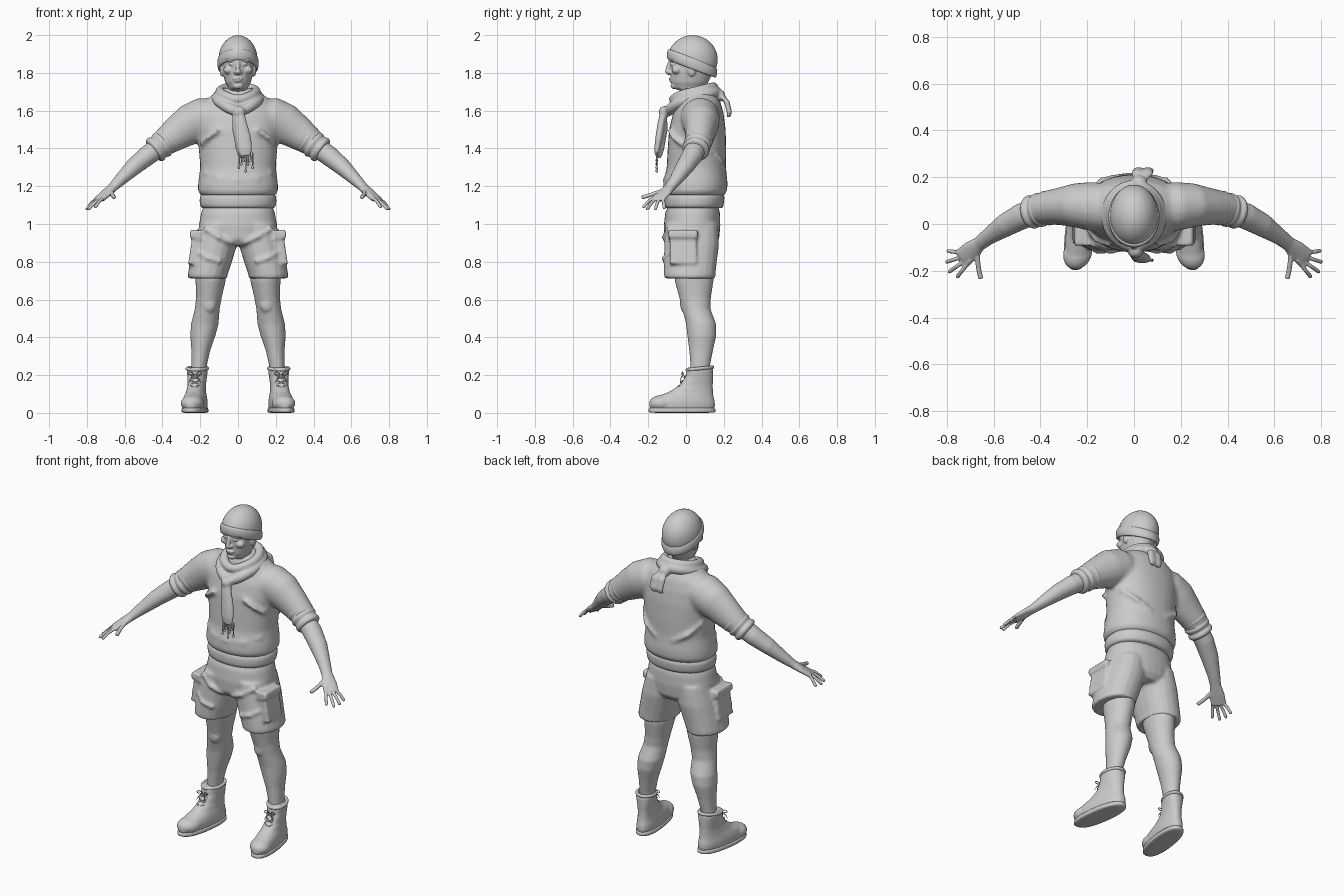
import bpy, bmesh, math
from mathutils import Matrix, Vector

if "Cube" in bpy.data.objects:
    bpy.data.objects.remove(bpy.data.objects["Cube"], do_unlink=True)

clay = bpy.data.materials.new("plain grey")
clay.use_nodes = True
clay.diffuse_color = (0.6, 0.6, 0.6, 1)
clay.node_tree.nodes["Principled BSDF"].inputs["Base Color"].default_value = clay.diffuse_color


def loft(bm, rows, sides=20, flat=False, closed=False, power=1.0):
    """Skin rings given as (x, y, z, radius across, radius up) along a path."""
    rings, count = [], len(rows)
    centres = [Vector(r[:3]) for r in rows]
    for i, row in enumerate(rows):
        if flat:
            across, up = Vector((1, 0, 0)), Vector((0, 1, 0))
        else:
            after = centres[(i + 1) % count if closed else min(i + 1, count - 1)]
            before = centres[i - 1 if closed else max(i - 1, 0)]
            along = (after - before).normalized()
            helper = Vector((0, 0, 1)) if abs(along.z) < 0.9 else Vector((0, 1, 0))
            across = helper.cross(along).normalized()
            up = along.cross(across)
        ring = []
        for k in range(sides):
            angle = math.tau * k / sides
            c, s = math.cos(angle), math.sin(angle)
            c = math.copysign(abs(c) ** power, c)
            s = math.copysign(abs(s) ** power, s)
            ring.append(bm.verts.new(centres[i] + across * c * row[3] + up * s * row[4]))
        rings.append(ring)
    pairs = list(zip(rings, rings[1:]))
    if closed:
        pairs.append((rings[-1], rings[0]))
    else:
        bm.faces.new(rings[0])
        bm.faces.new(rings[-1])
    for low, high in pairs:
        for k in range(sides):
            m = (k + 1) % sides
            bm.faces.new((low[k], low[m], high[m], high[k]))


def tube(bm, points, radius, closed=False, sides=10):
    loft(bm, [(*p, radius, radius) for p in points], sides, closed=closed)


def ball(bm, centre, radii):
    bmesh.ops.create_uvsphere(bm, u_segments=24, v_segments=16, radius=1,
                              matrix=Matrix.Translation(centre) @ Matrix.Diagonal((*radii, 1)))


def block(bm, centre, size, tilt):
    bmesh.ops.create_cube(bm, size=1, matrix=Matrix.Translation(centre)
                          @ Matrix.Rotation(tilt, 4, "Y") @ Matrix.Diagonal((*size, 1)))


def loop(cy, z, rx, ry, slope, steps=32, dip=0.0):
    """Closed oval path tilted front to back, with an optional dip at the front."""
    path = []
    for k in range(steps):
        angle = math.tau * k / steps
        y = ry * math.sin(angle)
        path.append((rx * math.cos(angle), cy + y, z + slope * y - dip * max(0, -math.sin(angle)) ** 4))
    return path


def finish(name, bm, mirror=False, voxel=0.0, soften=3):
    bmesh.ops.recalc_face_normals(bm, faces=bm.faces)
    mesh = bpy.data.meshes.new(name)
    bm.to_mesh(mesh)
    bm.free()
    mesh.materials.append(clay)
    mesh.shade_smooth()
    obj = bpy.data.objects.new(name, mesh)
    bpy.context.collection.objects.link(obj)
    if mirror:
        obj.modifiers.new("mirror", "MIRROR").use_mirror_merge = False
    if voxel:
        remesh = obj.modifiers.new("blend", "REMESH")
        remesh.mode, remesh.voxel_size, remesh.use_smooth_shade = "VOXEL", voxel, True
        smooth = obj.modifiers.new("soften", "SMOOTH")
        smooth.iterations = soften
    else:
        obj.modifiers.new("round", "SUBSURF").levels = 1
    return obj


def both(bm, centre, radii):
    for side in (-1, 1):
        ball(bm, (side * centre[0], *centre[1:]), radii)


# Head with neck, brow, nose, lips, chin, cheeks and ears
bm = bmesh.new()
loft(bm, [(0, .06, 1.6, .06, .065), (0, .05, 1.7, .06, .07), (0, .015, 1.72, .052, .08),
          (0, .02, 1.75, .068, .098), (0, .03, 1.8, .08, .112), (0, .03, 1.86, .085, .117),
          (0, .03, 1.92, .08, .11), (0, .03, 1.96, .05, .07)], 24, flat=True)
loft(bm, [(0, -.08, 1.868, .01, .01), (0, -.094, 1.83, .011, .012), (0, -.1, 1.805, .015, .012),
          (0, -.085, 1.793, .014, .01)], 12)
both(bm, (.014, -.086, 1.803), (.01, .012, .009))
both(bm, (.036, -.071, 1.869), (.034, .018, .01))
both(bm, (.034, -.074, 1.846), (.015, .011, .008))
both(bm, (.05, -.05, 1.815), (.027, .026, .022))
both(bm, (.085, .03, 1.815), (.012, .022, .035))
ball(bm, (0, -.077, 1.769), (.027, .015, .006))
ball(bm, (0, -.074, 1.757), (.023, .015, .007))
ball(bm, (0, -.058, 1.731), (.028, .024, .018))
finish("head", bm, voxel=.005, soften=2)

# Knitted cap with folded band
bm = bmesh.new()
ball(bm, (0, .035, 1.87), (.105, .135, .13))
bmesh.ops.bisect_plane(bm, geom=bm.verts[:] + bm.edges[:] + bm.faces[:], plane_co=(0, .035, 1.83),
                       plane_no=(0, .4, 1), clear_inner=True)
bmesh.ops.holes_fill(bm, edges=bm.edges)
finish("cap", bm)
bm = bmesh.new()
loft(bm, [(*p, .011, .03) for p in loop(.032, 1.85, .1, .123, -.38)], 12, closed=True)
finish("cap_band", bm)

# Sweater: body and sleeves blended into one skin
bm = bmesh.new()
loft(bm, [(0, .045, 1.15, .195, .155), (0, .048, 1.175, .213, .17), (0, .05, 1.22, .211, .17),
          (0, .055, 1.3, .2, .157), (0, .058, 1.4, .208, .155), (0, .06, 1.5, .22, .15),
          (0, .065, 1.58, .22, .135), (0, .07, 1.64, .19, .115), (0, .065, 1.68, .14, .1),
          (0, .06, 1.72, .085, .08)], 32, flat=True, power=.92)
for side in (-1, 1):
    loft(bm, [(side * x, y, z, a, b) for x, y, z, a, b in (
        (.1, .07, 1.575, .1, .09), (.18, .075, 1.56, .105, .112), (.25, .08, 1.53, .095, .108),
        (.32, .075, 1.482, .08, .092), (.38, .068, 1.44, .072, .076), (.42, .06, 1.41, .066, .066))])
# Draped folds at the underarms and waist
for side in (-1, 1):
    tube(bm, [(side * .2, -.02, 1.42), (side * .16, -.072, 1.46), (side * .1, -.09, 1.5)], .012)
    tube(bm, [(side * .2, .12, 1.4), (side * .14, .192, 1.33), (side * .05, .207, 1.28)], .012)
    tube(bm, [(side * .18, -.03, 1.27), (side * .1, -.096, 1.24), (0, -.112, 1.235)], .012)
finish("sweater", bm, voxel=.011, soften=6)
bm = bmesh.new()
loft(bm, [(0, .042, 1.08, .19, .148), (0, .042, 1.09, .2, .156), (0, .043, 1.12, .205, .16),
          (0, .045, 1.15, .203, .16), (0, .045, 1.17, .19, .15)], 32, flat=True, power=.92)
finish("sweater_waistband", bm)

# Rolled sleeve cuffs
bm = bmesh.new()
start, end = Vector((.355, .072, 1.455)), Vector((.452, .048, 1.383))
rows = []
for k in range(13):
    t = k / 12
    roll = .066 + .012 * abs(math.sin(t * math.pi * 3)) - .004 * t
    rows.append((*start.lerp(end, t), roll, roll))
loft(bm, rows)
finish("rolled_cuffs", bm, mirror=True)

# Forearms and hands
bm = bmesh.new()
loft(bm, [(.4, .06, 1.42, .055, .055), (.48, .033, 1.362, .056, .053), (.55, -.005, 1.305, .05, .046),
          (.62, -.052, 1.237, .036, .033), (.662, -.085, 1.195, .031, .024),
          (.695, -.113, 1.165, .042, .02), (.735, -.147, 1.13, .044, .015)])
fingers = (((.714, -.173, 1.138), (.755, -.225, 1.09)), ((.728, -.16, 1.133), (.79, -.204, 1.08)),
           ((.742, -.143, 1.13), (.8, -.162, 1.08)), ((.753, -.122, 1.13), (.795, -.115, 1.085)))
for knuckle, tip in fingers:
    root, tip = Vector(knuckle), Vector(tip)
    bend = root.lerp(tip, .5) + Vector((0, 0, .006))
    tube(bm, [root.lerp(tip, -.4), root, bend, tip], .0095)
    ball(bm, tip, (.009, .009, .008))
tube(bm, [(.668, -.105, 1.182), (.668, -.165, 1.162), (.663, -.2, 1.15), (.655, -.235, 1.14)], .0115)
finish("forearms_and_hands", bm, mirror=True, voxel=.005, soften=4)

# Scarf wound around the neck, with knots and hanging tails
bm = bmesh.new()
tube(bm, loop(.035, 1.665, .112, .125, .28, dip=.03), .029, closed=True)
tube(bm, loop(.04, 1.7, .095, .105, .24, dip=.015), .026, closed=True)
ball(bm, (.005, -.115, 1.592), (.034, .03, .032))
loft(bm, [(.01, -.115, 1.6, .022, .02), (.015, -.13, 1.54, .032, .02), (.028, -.142, 1.46, .042, .02),
          (.035, -.152, 1.4, .04, .016), (.04, -.155, 1.36, .028, .01)], 14, flat=True)
loft(bm, [(-.01, -.115, 1.59, .02, .015), (-.005, -.115, 1.5, .025, .018),
          (.012, -.13, 1.4, .026, .015), (.02, -.14, 1.35, .018, .01)], 14, flat=True)
ball(bm, (.02, .178, 1.68), (.036, .03, .032))
for x in (.015, .055):
    loft(bm, [(.02, .18, 1.69, .02, .015), (x, .215, 1.65, .026, .016), (x + .005, .23, 1.59, .026, .014),
              (x, .225, 1.565, .018, .01)], 14, flat=True)
finish("scarf", bm, voxel=.007, soften=3)
bm = bmesh.new()
for k in range(7):
    x = .005 + .012 * k
    drop = 1.3 + .018 * (k % 3) if k != 3 else 1.282
    tube(bm, [(x, -.15, 1.385), (x + .003, -.157, 1.35), (x, -.155, drop)], .0045, sides=6)
    ball(bm, (x, -.155, drop), (.007, .007, .009))
finish("scarf_fringe", bm)

# Cargo shorts
bm = bmesh.new()
loft(bm, [(0, .04, 1.13, .17, .12), (0, .035, 1.06, .195, .145), (0, .032, .99, .208, .15),
          (0, .03, .92, .19, .145), (0, .03, .885, .1, .12)], 32, flat=True, power=.9)
for side in (-1, 1):
    loft(bm, [(side * x, y, z, a, b) for x, y, z, a, b in (
        (.1, .03, 1.0, .1, .14), (.118, .03, .89, .113, .145), (.145, .022, .79, .11, .14),
        (.16, .02, .735, .106, .137), (.162, .02, .712, .104, .135))], flat=True, power=.9)
    # Side pockets with flaps
    block(bm, (side * .226, -.015, .87), (.05, .14, .17), -side * .15)
    block(bm, (side * .221, -.015, .945), (.066, .155, .045), -side * .15)
    # Creases on the front of each leg
    tube(bm, [(side * .03, -.1, .9), (side * .1, -.118, .93), (side * .18, -.085, .98)], .013)
    tube(bm, [(side * .09, -.112, .8), (side * .16, -.117, .82), (side * .21, -.08, .85)], .012)
finish("cargo_shorts", bm, voxel=.009, soften=4)
bm = bmesh.new()
loft(bm, [(*p, .008, .016) for p in loop(.02, .729, .098, .128, 0)], 10, closed=True)
bmesh.ops.translate(bm, verts=bm.verts, vec=(.161, 0, 0))
finish("shorts_hems", bm, mirror=True)

# Bare legs
bm = bmesh.new()
loft(bm, [(.14, .04, .8, .082, .105), (.145, .043, .7, .08, .103), (.154, .048, .61, .068, .084),
          (.163, .055, .55, .066, .075), (.176, .08, .47, .073, .08), (.186, .084, .41, .067, .077),
          (.197, .08, .33, .05, .063), (.206, .075, .25, .041, .052), (.21, .075, .18, .041, .05)],
     24, flat=True)
ball(bm, (.152, -.008, .575), (.036, .024, .045))
finish("legs", bm, mirror=True, voxel=.008, soften=5)


def splay(bm):
    for v in bm.verts:
        v.co.x += .225 - .13 * v.co.y


# Boots
bm = bmesh.new()
loft(bm, [(0, -.02, .015, .056, .168), (0, -.021, .035, .062, .175), (0, -.02, .06, .062, .173),
          (0, -.008, .085, .057, .154), (0, .025, .11, .05, .118), (0, .053, .145, .046, .089),
          (0, .07, .19, .05, .074), (0, .073, .225, .055, .071), (0, .073, .24, .05, .066)],
     28, flat=True, power=.88)
ball(bm, (0, -.125, .05), (.062, .07, .045))
splay(bm)
finish("boots", bm, mirror=True, voxel=.007, soften=3)
bm = bmesh.new()
loft(bm, [(0, -.021, z, .066 - inset, .178 - inset)
          for z, inset in ((0, .004), (.003, 0), (.024, 0), (.028, .004))], 28, flat=True, power=.85)
splay(bm)
finish("boot_soles", bm, mirror=True)
bm = bmesh.new()
tube(bm, loop(.073, .235, .052, .067, .1), .01, closed=True)
splay(bm)
finish("boot_collars", bm, mirror=True)

# Crossed laces and bows
bm = bmesh.new()
for k in range(4):
    y, z = -.05 + .017 * k, .125 + .026 * k
    for side in (-1, 1):
        tube(bm, [(side * .028, y + .018, z), (0, y - .003, z + .01), (-side * .028, y + .02, z + .024)], .004, sides=6)
for side in (-1, 1):
    tube(bm, [(0, -.008, .205), (side * .025, -.025, .222), (side * .042, -.02, .205),
              (side * .02, -.022, .198)], .004, closed=True, sides=6)
    tube(bm, [(0, -.01, .205), (side * .022, -.03, .185), (side * .03, -.03, .16)], .004, sides=6)
splay(bm)
finish("boot_laces", bm, mirror=True)
